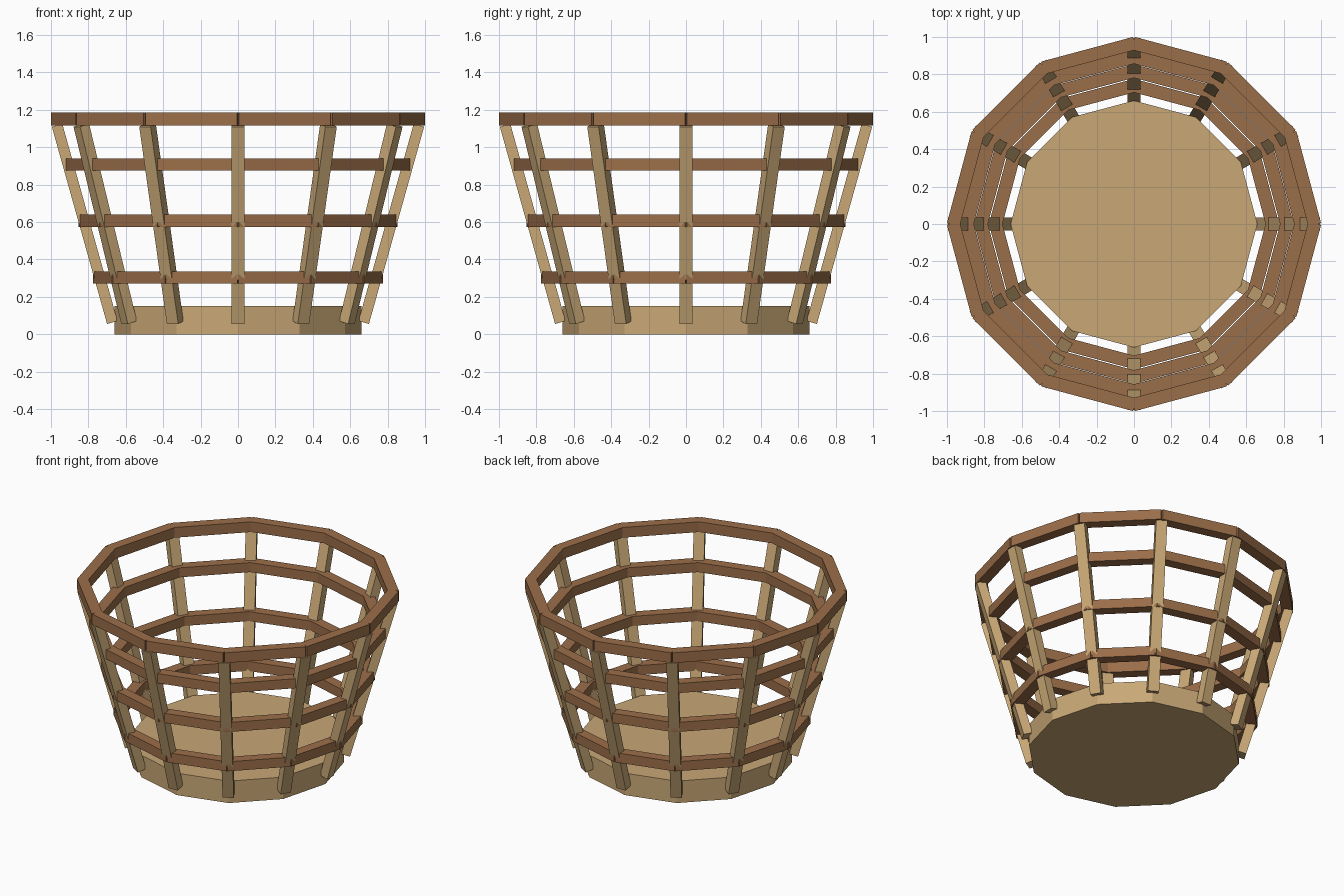
import bpy
import bmesh
from math import pi, sin, cos, tan, atan
from mathutils import Matrix, Vector

cube = bpy.data.objects.get("Cube")
if cube:
    bpy.data.objects.remove(cube, do_unlink=True)

SIDES = 12
STEP = 2 * pi / SIDES


def material(name, colour):
    mat = bpy.data.materials.new(name)
    mat.use_nodes = True
    mat.diffuse_color = (*colour, 1)
    mat.node_tree.nodes["Principled BSDF"].inputs["Base Color"].default_value = (*colour, 1)
    return mat


tan_wood = material("tan wood", (0.58, 0.39, 0.18))
brown_wood = material("brown wood", (0.33, 0.156, 0.067))


def finish(name, bm, mat):
    mesh = bpy.data.meshes.new(name)
    bm.to_mesh(mesh)
    bm.free()
    mesh.materials.append(mat)
    obj = bpy.data.objects.new(name, mesh)
    bpy.context.collection.objects.link(obj)
    return obj


def add_box(bm, size, matrix):
    bmesh.ops.create_cube(bm, size=1, matrix=matrix @ Matrix.Diagonal((*size, 1)))


# Solid twelve-sided floor
bm = bmesh.new()
bmesh.ops.create_cone(bm, cap_ends=True, segments=SIDES, radius1=0.66, radius2=0.66,
                      depth=0.15, matrix=Matrix.Translation((0, 0, 0.075)))
finish("basket_floor", bm, tan_wood)

# Upright slats leaning outward
lean = atan(0.28)
thickness, length = 0.058, 1.095
outer_foot = Vector((0.70, 0, 0.055))
along = Vector((sin(lean), 0, cos(lean)))
inward = Vector((-cos(lean), 0, sin(lean)))
middle = outer_foot + along * length / 2 + inward * thickness / 2
for i in range(SIDES):
    bm = bmesh.new()
    add_box(bm, (thickness, 0.07, length),
            Matrix.Rotation(i * STEP, 4, "Z") @ Matrix.Translation(middle)
            @ Matrix.Rotation(lean, 4, "Y"))
    finish(f"upright_slat_{i + 1}", bm, tan_wood)

# Horizontal hoops: straight bars with narrow notches at the outer corners
WIDTH = 0.07
hoops = [("lower_hoop", 0.775, 0.303, 0.065), ("middle_hoop", 0.853, 0.607, 0.065),
         ("upper_hoop", 0.928, 0.907, 0.065), ("rim_hoop", 1.0, 1.15, 0.07)]
for name, corner, height, depth in hoops:
    half = STEP / 2
    notch = 0.98
    face = corner / (cos(half) + notch * tan(half) * sin(half))
    bar = 2 * face * tan(half) * notch
    bm = bmesh.new()
    for i in range(SIDES):
        add_box(bm, (WIDTH, bar, depth),
                Matrix.Rotation((i + 0.5) * STEP, 4, "Z")
                @ Matrix.Translation((face - WIDTH / 2, 0, height)))
    finish(name, bm, brown_wood)
